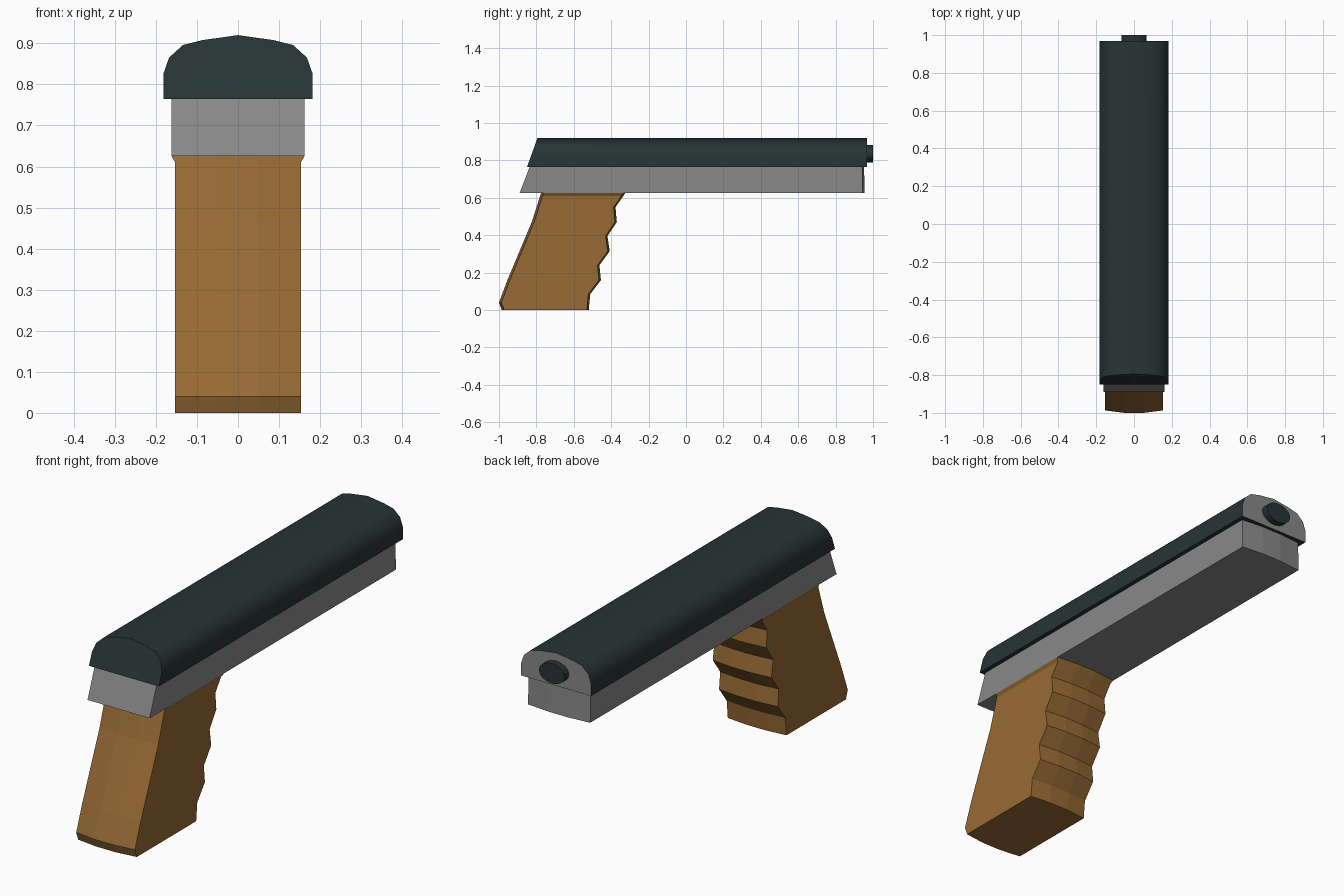
import bpy, bmesh, math

cube = bpy.data.objects.get("Cube")
if cube:
    bpy.data.objects.remove(cube, do_unlink=True)


def material(name, rgb):
    m = bpy.data.materials.new(name)
    m.use_nodes = True
    m.diffuse_color = (*rgb, 1)
    m.node_tree.nodes["Principled BSDF"].inputs["Base Color"].default_value = (*rgb, 1)
    return m


dark = material("dark_green_steel", (0.02, 0.034, 0.034))
grey = material("grey_metal", (0.25, 0.25, 0.25))
wood = material("brown_wood", (0.31, 0.145, 0.035))


def finish(bm, name, *mats):
    bmesh.ops.recalc_face_normals(bm, faces=bm.faces)
    me = bpy.data.meshes.new(name)
    bm.to_mesh(me)
    bm.free()
    ob = bpy.data.objects.new(name, me)
    bpy.context.collection.objects.link(ob)
    for m in mats:
        me.materials.append(m)
    return ob


def bowed_block(name, profile, half, flare, mat):
    """Side profile of (y, z, edge inset), swept across x with bowed ends.
    The first and last points form a rim widened by flare."""
    bm = bmesh.new()
    n = len(profile)
    rings = []
    for x in (-half, -0.05, 0.05, half):
        edge = abs(x) == half
        ring = []
        for i, (y, z, inset) in enumerate(profile):
            wide = flare if edge and i in (0, n - 1) else 0
            ring.append(bm.verts.new((x + math.copysign(wide, x),
                                      y + inset * edge, z)))
        rings.append(ring)
    for a, b in zip(rings, rings[1:]):
        for i in range(n):
            j = (i + 1) % n
            bm.faces.new((a[i], a[j], b[j], b[i]))
    for r in (rings[0], rings[-1]):
        if flare:
            bm.faces.new(r[1:-1])
            bm.faces.new((r[0], r[1], r[-2], r[-1]))
        else:
            bm.faces.new(r)
    return finish(bm, name, mat)


# Grip: slanted back, finger grooves along the other edge
back = [(-0.775, 0.625), (-0.78, 0.61), (-0.825, 0.47), (-0.955, 0.16),
        (-1.0, 0.04), (-0.985, 0)]
fingers = [(-0.52, 0), (-0.512, 0.085), (-0.455, 0.16), (-0.463, 0.24),
           (-0.408, 0.315), (-0.42, 0.395), (-0.37, 0.47), (-0.377, 0.55),
           (-0.335, 0.61), (-0.325, 0.625)]
grip = [(y, z, 0.013) for y, z in back] + [(y, z, -0.01) for y, z in fingers]
bowed_block("grip", grip, 0.153, 0.009, wood)

# Frame: long block with a slanted back and a slightly bowed far end
frame = [(-0.835, 0.768, 0), (-0.89, 0.625, 0), (0.955, 0.625, -0.01),
         (0.952, 0.768, -0.01)]
bowed_block("frame", frame, 0.162, 0, grey)

# Slide: rounded section swept along y, back cut on a slant
half = [(0.182, 0.765), (0.182, 0.825), (0.168, 0.865), (0.134, 0.896), (0.085, 0.908)]
section = half + [(0, 0.92)] + [(-x, z) for x, z in reversed(half)]
bm = bmesh.new()
rear = [bm.verts.new((x, -0.85 + (z - 0.765) * 0.36, z)) for x, z in section]
muzzle = [bm.verts.new((x, 0.968, z)) for x, z in section]
for i in range(len(section)):
    j = (i + 1) % len(section)
    bm.faces.new((rear[i], rear[j], muzzle[j], muzzle[i]))
bm.faces.new(rear)
bm.faces.new(muzzle).material_index = 1
slide = finish(bm, "slide", dark, grey)
bpy.ops.object.select_all(action="DESELECT")
slide.select_set(True)
bpy.context.view_layer.objects.active = slide
bpy.ops.object.shade_smooth_by_angle(angle=math.radians(40))

# Barrel tip: short oval plug in the muzzle
bpy.ops.mesh.primitive_cylinder_add(vertices=24, radius=1, depth=2,
                                    location=(0, 0.97, 0.835),
                                    rotation=(math.pi / 2, 0, 0))
tip = bpy.context.object
tip.name = "barrel_tip"
tip.scale = (0.067, 0.047, 0.03)
tip.data.materials.append(dark)
bpy.ops.object.shade_smooth_by_angle(angle=math.radians(40))
